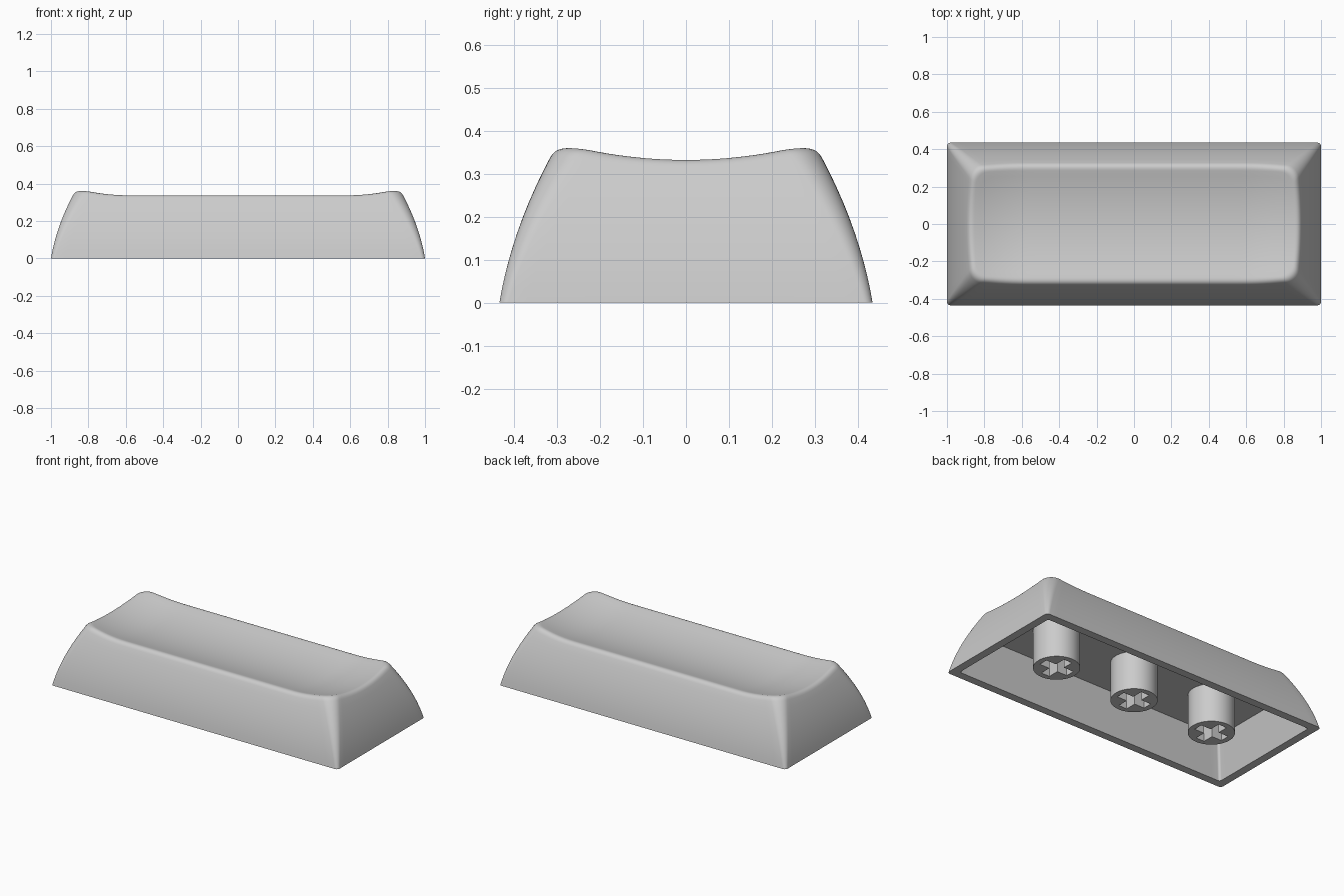
import bpy, bmesh, math
from mathutils import Vector

if "Cube" in bpy.data.objects:
    bpy.data.objects.remove(bpy.data.objects["Cube"])

HALF_X, HALF_Y = 1.0, 0.435
SPINE = 0.58      # half length of the straight part of the dish
CEILING = 0.24    # height of the hollow underneath

grey = bpy.data.materials.new("light grey plastic")
grey.use_nodes = True
colour = (0.6, 0.6, 0.6, 1)
grey.diffuse_color = colour
grey.node_tree.nodes["Principled BSDF"].inputs["Base Color"].default_value = colour


def inset(z):
    """How far the bulging side walls lean in at height z."""
    return 0.167 * z + 0.54 * z * z


def core(p):
    """Nearest point of the dish's centre line."""
    return Vector((max(-SPINE, min(SPINE, p.x)), 0, 0))


def dish(p):
    """Height of the scooped top over a point."""
    flat = Vector((p.x, p.y, 0))
    return 0.294 + 0.5 * (flat - core(flat)).length_squared


def outline(hx, hy, r, z, arc=8, nx=40, ny=20):
    """Rounded rectangle, counter-clockwise, the same point count every time."""
    pts = []
    corners = [(1, 1), (-1, 1), (-1, -1), (1, -1)]
    for k, (sx, sy) in enumerate(corners):
        c = Vector((sx * (hx - r), sy * (hy - r), z))
        for i in range(arc + 1):
            a = math.pi / 2 * (k + i / arc)
            pts.append(c + Vector((math.cos(a), math.sin(a), 0)) * r)
        n = ny if k % 2 else nx
        nsx, nsy = corners[(k + 1) % 4]
        b = math.pi / 2 * (k + 1)
        end = Vector((nsx * (hx - r), nsy * (hy - r), z))
        end += Vector((math.cos(b), math.sin(b), 0)) * r
        start = pts[-1].copy()
        pts += [start.lerp(end, i / n) for i in range(1, n)]
    return pts


def wall(z):
    d = inset(z)
    return outline(HALF_X - d, HALF_Y - d, 0.02 + 0.14 * z, z)


def finish(name, bm):
    mesh = bpy.data.meshes.new(name)
    bm.to_mesh(mesh)
    bm.free()
    mesh.materials.append(grey)
    ob = bpy.data.objects.new(name, mesh)
    bpy.context.collection.objects.link(ob)
    return ob


def smooth(ob):
    bpy.ops.object.select_all(action='DESELECT')
    ob.select_set(True)
    bpy.context.view_layer.objects.active = ob
    bpy.ops.object.shade_smooth_by_angle(angle=math.radians(32))


# Rim: each wall point climbs until it meets the dish
count = len(wall(0))
tops = [0.34] * count
for _ in range(8):
    tops = [dish(wall(t)[i]) for i, t in enumerate(tops)]


def wall_points(drop, share=1):
    return [wall((t - drop) * share)[i] for i, t in enumerate(tops)]


# Shell rings: hollow, bottom lip, outer wall, rounded rim, dish
rings = [outline(HALF_X - 0.11, HALF_Y - 0.11, 0.015, CEILING),
         outline(HALF_X - 0.05, HALF_Y - 0.05, 0.015, 0)]
rings += [wall_points(0.025, s / 10) for s in range(11)]
below, rim = rings[-1], wall_points(0)
inner = []
for p in rim:
    q = Vector((p.x, p.y, 0))
    q += (core(q) - q).normalized() * 0.03
    q.z = dish(q)
    inner.append(q)
for s in range(1, 7):
    t = s / 6
    rings.append([a * (1 - t) ** 2 + b * 2 * t * (1 - t) + c * t * t
                  for a, b, c in zip(below, rim, inner)])
for s in range(1, 11):
    ring = []
    for p in inner:
        flat = Vector((p.x, p.y, 0))
        q = flat.lerp(core(flat), s / 10)
        q.z = dish(q)
        ring.append(q)
    rings.append(ring)

bm = bmesh.new()
loops = [[bm.verts.new(p) for p in ring] for ring in rings]
for lo, hi in zip(loops, loops[1:]):
    for i in range(count):
        j = (i + 1) % count
        bm.faces.new((lo[i], lo[j], hi[j], hi[i]))
bm.faces.new(loops[0][::-1])
bmesh.ops.remove_doubles(bm, verts=bm.verts, dist=0.0002)
bmesh.ops.recalc_face_normals(bm, faces=bm.faces)
smooth(finish("cap_shell", bm))

# Stems under the cap, each with a cross-shaped socket
for name, x in (("right_stem", -0.565), ("middle_stem", 0), ("left_stem", 0.565)):
    bm = bmesh.new()
    bmesh.ops.create_cone(bm, cap_ends=True, segments=48, radius1=0.132,
                          radius2=0.132, depth=CEILING + 0.01)
    bmesh.ops.translate(bm, verts=bm.verts, vec=(x, 0, (CEILING + 0.01) / 2))
    stem = finish(name, bm)
    smooth(stem)

    bm = bmesh.new()
    arm, half = 0.098, 0.029
    cross = []
    for k in range(4):
        c, s = round(math.cos(k * math.pi / 2)), round(math.sin(k * math.pi / 2))
        for u, v in ((arm, -half), (arm, half), (half, half)):
            cross.append(bm.verts.new((x + c * u - s * v, s * u + c * v, -0.05)))
    face = bm.faces.new(cross)
    up = bmesh.ops.extrude_face_region(bm, geom=[face])["geom"]
    bmesh.ops.translate(bm, vec=(0, 0, 0.24),
                        verts=[g for g in up if isinstance(g, bmesh.types.BMVert)])
    bmesh.ops.recalc_face_normals(bm, faces=bm.faces)
    cutter = finish(name + "_socket_cutter", bm)
    cutter.hide_render = True
    cutter.hide_set(True)
    cut = stem.modifiers.new("socket", 'BOOLEAN')
    cut.operation = 'DIFFERENCE'
    cut.solver = 'EXACT'
    cut.object = cutter
